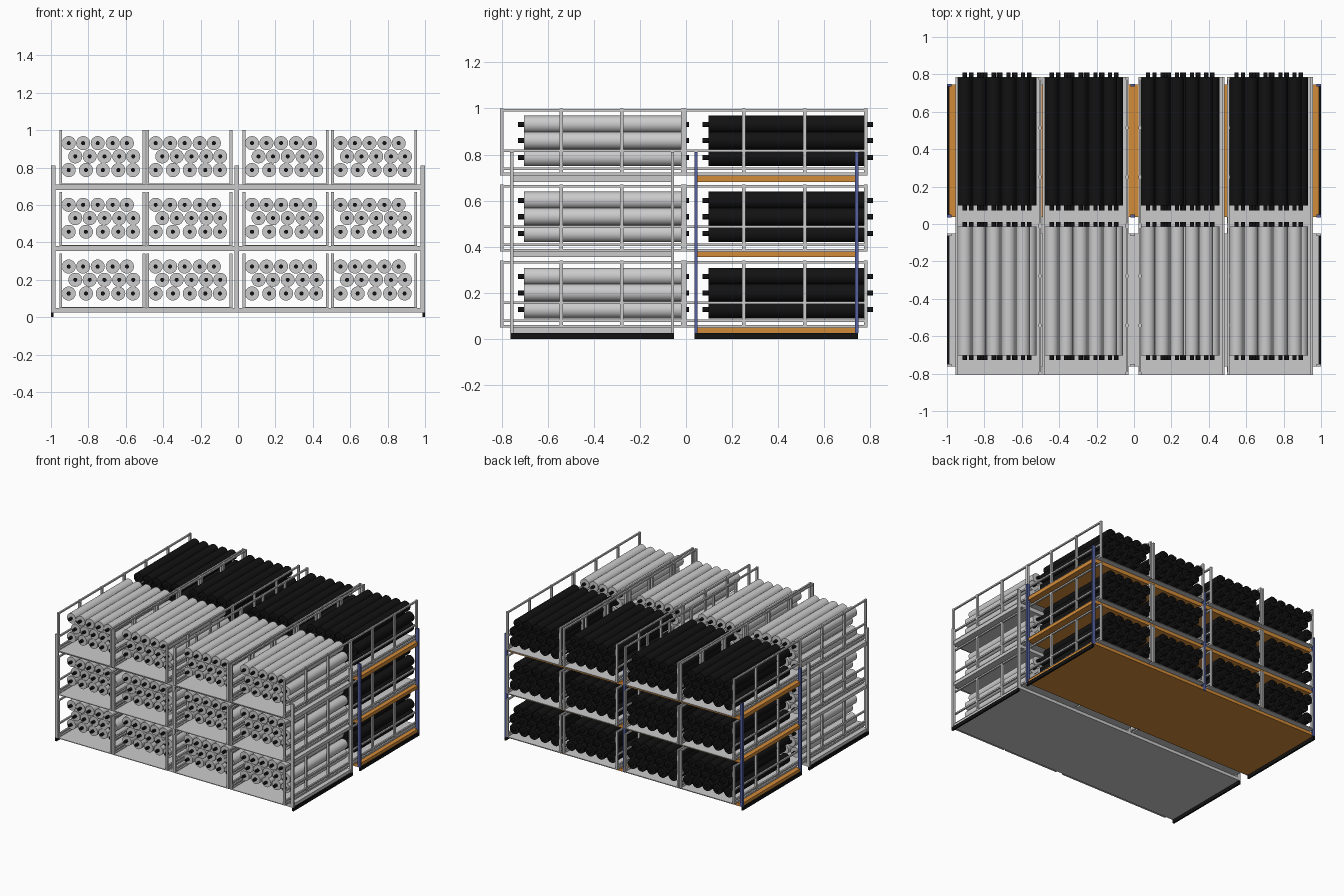
import bpy, bmesh
from math import pi, radians
from mathutils import Matrix, Vector

if "Cube" in bpy.data.objects:
    bpy.data.objects.remove(bpy.data.objects["Cube"])


def material(name, color):
    m = bpy.data.materials.new(name)
    m.diffuse_color = (*color, 1)
    m.use_nodes = True
    m.node_tree.nodes["Principled BSDF"].inputs["Base Color"].default_value = m.diffuse_color
    return m


BLACK = material("black", (0.006, 0.006, 0.006))
ORANGE = material("orange", (0.65, 0.26, 0.04))
BLUE = material("blue", (0.09, 0.12, 0.36))


def box(bm, x0, x1, y0, y1, z0, z1):
    c = Vector(((x0 + x1) / 2, (y0 + y1) / 2, (z0 + z1) / 2))
    s = Matrix.Diagonal((x1 - x0, y1 - y0, z1 - z0, 1))
    bmesh.ops.create_cube(bm, size=1, matrix=Matrix.Translation(c) @ s)


def cylinder(bm, x, z, y0, y1, r, sides):
    # closed cylinder lying along y
    m = Matrix.Translation((x, (y0 + y1) / 2, z)) @ Matrix.Rotation(pi / 2, 4, 'X')
    bmesh.ops.create_cone(bm, cap_ends=True, segments=sides, radius1=r, radius2=r,
                          depth=y1 - y0, matrix=m)


def to_mesh(bm, name, mat=None, smooth=False):
    me = bpy.data.meshes.new(name)
    bm.to_mesh(me)
    bm.free()
    if mat:
        me.materials.append(mat)
    if smooth:
        me.shade_smooth()
        me.set_sharp_from_angle(angle=radians(40))
    return me


def place(me, name, loc=(0, 0, 0)):
    ob = bpy.data.objects.new(name, me)
    ob.location = loc
    bpy.context.collection.objects.link(ob)
    return ob


SHELVES = [(0.026, 0.049), (0.355, 0.38), (0.68, 0.709)]
LEVELS = [0.05, 0.38, 0.71]
COLUMNS = [-0.725, -0.26, 0.255, 0.728]


def rack(name, y0, y1, shelf_mat, post_mat):
    # solid shelves
    for i, (z0, z1) in enumerate(SHELVES):
        bm = bmesh.new()
        box(bm, -0.99, 0.99, y0, y1, z0, z1)
        place(to_mesh(bm, name + "_shelf", shelf_mat), f"{name}_shelf_{i + 1}")
    # upright posts at the ends and the middle
    bm = bmesh.new()
    for x in (-0.987, -0.006, 0.987):
        for y in (y0 + 0.006, y1 - 0.006):
            box(bm, x - 0.012, x + 0.012, y - 0.007, y + 0.007, 0.026, 0.81)
    place(to_mesh(bm, name + "_posts", post_mat), name + "_posts")
    # black skids under both ends
    bm = bmesh.new()
    for x in (-0.993, 0.993):
        box(bm, x - 0.006, x + 0.006, y0, y1, 0, 0.026)
    place(to_mesh(bm, name + "_skids", BLACK), name + "_skids")


def cradle_mesh():
    bm = bmesh.new()
    w, l, t, h = 0.23, 0.40, 0.0075, 0.29
    # thin floor
    box(bm, -w, w, -l, l, 0, 0.005)
    for s in (-1, 1):
        x = s * (w - t)
        # uprights
        for y in (-l + t, -0.136, 0.128, l - t):
            box(bm, x - t, x + t, y - t, y + t, 0, h)
        # side rails
        for z in (0.0055, 0.028, 0.107, h - 0.007):
            box(bm, x - 0.006, x + 0.006, -l, l, z - 0.0055, z + 0.0055)
    return to_mesh(bm, "cradle")


# roll stacking: row height and roll positions
ROWS = [(0.077, (-0.18, -0.088, 0.002, 0.085, 0.163)),
        (0.150, (-0.145, -0.068, 0.011, 0.090, 0.165)),
        (0.221, (-0.18, -0.103, -0.025, 0.055, 0.131))]


def stack_mesh(name, y0, y1, r, sides, mat):
    bm = bmesh.new()
    for z, xs in ROWS:
        for x in xs:
            cylinder(bm, x, z, y0, y1, r, sides)
    return to_mesh(bm, name, mat, True)


rack("front_rack", -0.762, -0.052, None, None)
rack("back_rack", 0.037, 0.747, ORANGE, BLUE)

cradle = cradle_mesh()
cores = stack_mesh("cores", -0.37, 0.37, 0.011, 12, BLACK)
rolls = {"front": stack_mesh("grey_rolls", -0.345, 0.345, 0.0375, 24, None),
         "back": stack_mesh("black_rolls", -0.343, 0.343, 0.0375, 24, BLACK)}

# cradles loaded with rolls on every shelf of both racks
for side, y_cradle, y_roll in (("front", -0.406, -0.358), ("back", 0.387, 0.441)):
    for i, z in enumerate(LEVELS):
        for j, x in enumerate(COLUMNS):
            tag = f"{side}_{i + 1}_{j + 1}"
            place(cradle, "cradle_" + tag, (x, y_cradle, z))
            place(rolls[side], "rolls_" + tag, (x, y_roll, z))
            place(cores, "roll_cores_" + tag, (x, y_roll, z))
